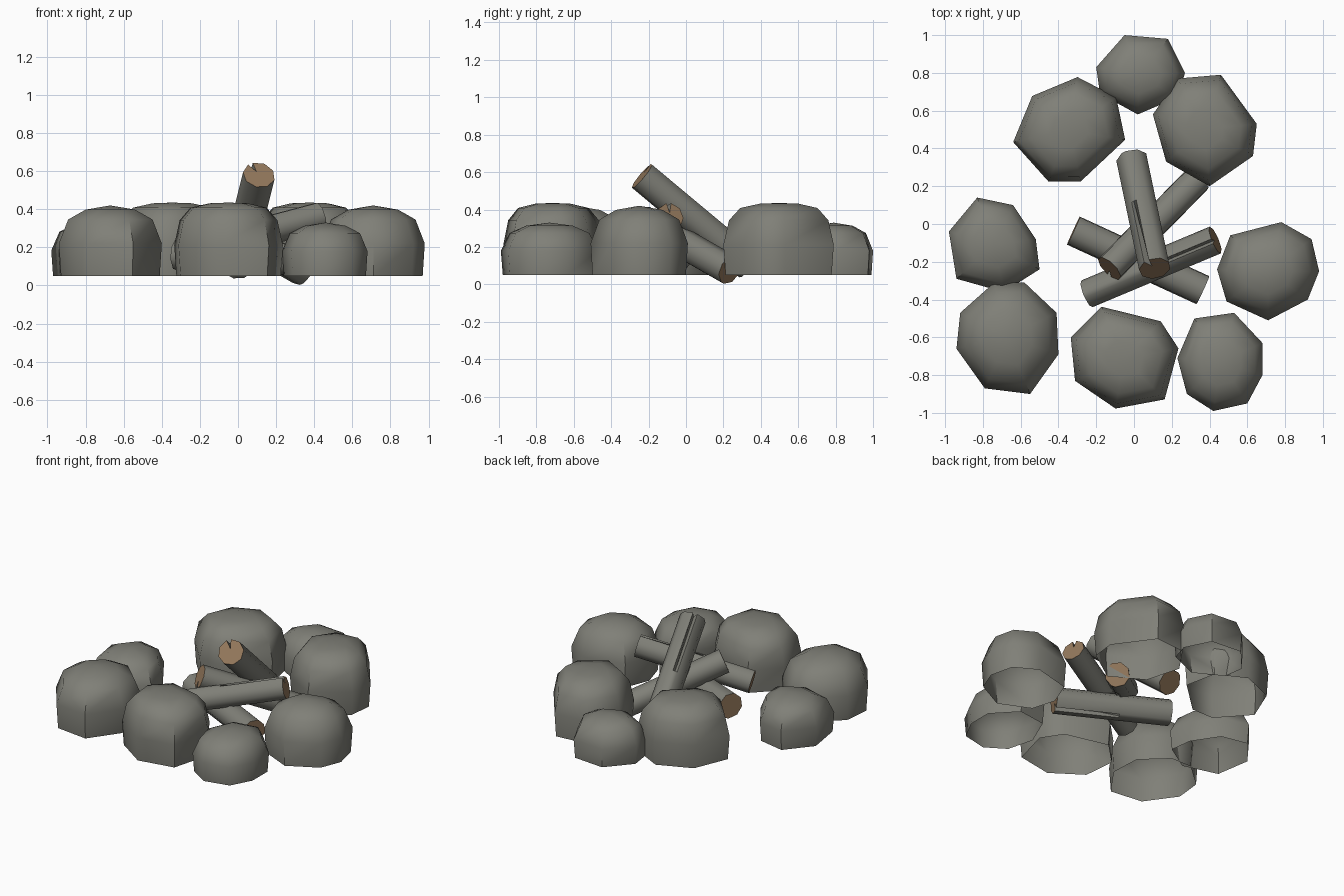
import bpy, bmesh, math
from mathutils import Vector

if "Cube" in bpy.data.objects:
    bpy.data.objects.remove(bpy.data.objects["Cube"])


def material(name, rgb):
    m = bpy.data.materials.new(name)
    m.diffuse_color = (*rgb, 1)
    m.use_nodes = True
    m.node_tree.nodes["Principled BSDF"].inputs["Base Color"].default_value = m.diffuse_color
    return m


GREY = material("stone_grey", (0.215, 0.215, 0.187))
WOOD = material("cut_wood_brown", (0.29, 0.185, 0.105))


def finish(name, bm, mats, angle):
    me = bpy.data.meshes.new(name)
    bm.to_mesh(me)
    bm.free()
    for m in mats:
        me.materials.append(m)
    me.shade_smooth()
    me.set_sharp_from_angle(angle=math.radians(angle))
    ob = bpy.data.objects.new(name, me)
    bpy.context.collection.objects.link(ob)
    return ob


# profiles: (fraction of height, fraction of outline)
FLAT = [(0, .96), (.42, 1), (.76, .9), (.93, .7), (.99, .35)]
ROUND = [(0, .96), (.46, 1), (.80, .82), (.94, .48)]
BASE = 0.05


def stone(name, centre, outline, top, profile, turn=0):
    """Boulder shell, open underneath; outline is clockwise, around the centre."""
    c, s = math.cos(math.radians(turn)), math.sin(math.radians(turn))
    pts = [(c * x - s * y, s * x + c * y) for x, y in reversed(outline)]
    bm = bmesh.new()
    rings = [[bm.verts.new((centre[0] + x * k, centre[1] + y * k, BASE + (top - BASE) * f))
              for x, y in pts] for f, k in profile]
    n = len(pts)
    for lo, hi in zip(rings, rings[1:]):
        for i in range(n):
            j = (i + 1) % n
            bm.faces.new((lo[i], lo[j], hi[j], hi[i]))
    tip = bm.verts.new((*centre, top))
    for i in range(n):
        bm.faces.new((rings[-1][i], rings[-1][(i + 1) % n], tip))
    finish(name, bm, [GREY], 50)


def around(centre, pts):
    return [(x - centre[0], y - centre[1]) for x, y in pts]


# three large flat-topped stones share one outline, turned
BIG = [(.085, .29), (.275, .03), (.255, -.14), (.025, -.30),
       (-.205, -.17), (-.275, .08), (-.145, .27)]
stone("large_stone_back_right", (.375, .50), BIG, .435, FLAT)
stone("large_stone_back_left", (-.345, .495), BIG, .435, FLAT, -83)
stone("large_stone_front", (-.05, -.715), BIG, .435, FLAT, 40)

# medium stones
c = (-.67, -.60)
stone("medium_stone_left", c, around(c, [
    (-.74, -.31), (-.58, -.31), (-.41, -.47), (-.40, -.69),
    (-.55, -.90), (-.79, -.87), (-.94, -.66), (-.92, -.47)]), .42, ROUND)
c = (.71, -.25)
stone("medium_stone_right", c, around(c, [
    (.78, .01), (.94, -.08), (.98, -.25), (.92, -.40),
    (.71, -.51), (.49, -.41), (.44, -.24), (.51, -.06)]), .42, ROUND)

# small stones
c = (.03, .79)
stone("small_stone_back", c, around(c, [
    (-.05, 1.0), (.18, .98), (.27, .80), (.23, .67),
    (.02, .58), (-.18, .69), (-.20, .83)]), .33, ROUND)
c = (-.74, -.11)
stone("small_stone_left", c, around(c, [
    (-.83, .14), (-.64, .10), (-.52, -.08), (-.50, -.24),
    (-.69, -.36), (-.94, -.29), (-.98, -.04)]), .34, ROUND)
c = (.46, -.73)
stone("small_stone_front_right", c, around(c, [
    (.32, -.50), (.53, -.47), (.68, -.63), (.68, -.80),
    (.60, -.95), (.42, -.99), (.28, -.90), (.23, -.71)]), .33, ROUND)


def log(name, tail, head, r, notch_at=80):
    """Log with brown cut ends and a split running in from the head end."""
    tail, head = Vector(tail), Vector(head)
    d = (head - tail).normalized()
    side = d.cross(Vector((0, 0, 1))).normalized()
    up = side.cross(d)
    angles = [notch_at] + [notch_at + 10 + k * 42.5 for k in range(9)]
    bm = bmesh.new()
    rings = []
    for f, depth in ((0, 1), (.45, 1), (1, .3)):
        ring = []
        for i, a in enumerate(angles):
            a = math.radians(a)
            k = r * (depth if i == 0 else 1)
            ring.append(bm.verts.new(tail.lerp(head, f) + (side * math.cos(a) + up * math.sin(a)) * k))
        rings.append(ring)
    n = len(angles)
    for lo, hi in zip(rings, rings[1:]):
        for i in range(n):
            j = (i + 1) % n
            bm.faces.new((lo[i], lo[j], hi[j], hi[i]))
    # brown cut ends
    for ring in (rings[0], rings[-1]):
        bm.faces.new(ring).material_index = 1
    bmesh.ops.recalc_face_normals(bm, faces=bm.faces)
    finish(name, bm, [GREY, WOOD], 46)


# stacked firewood
log("leaning_log", (-.01, .34, .10), (.11, -.235, .58), .085, 65)
log("right_log", (-.25, -.37, .18), (.43, -.085, .36), .077, 90)
log("diagonal_log", (.335, .235, .076), (-.13, -.235, .345), .08, 250)
log("ground_log", (-.32, -.035, .16), (.365, -.35, .135), .085, 250)
